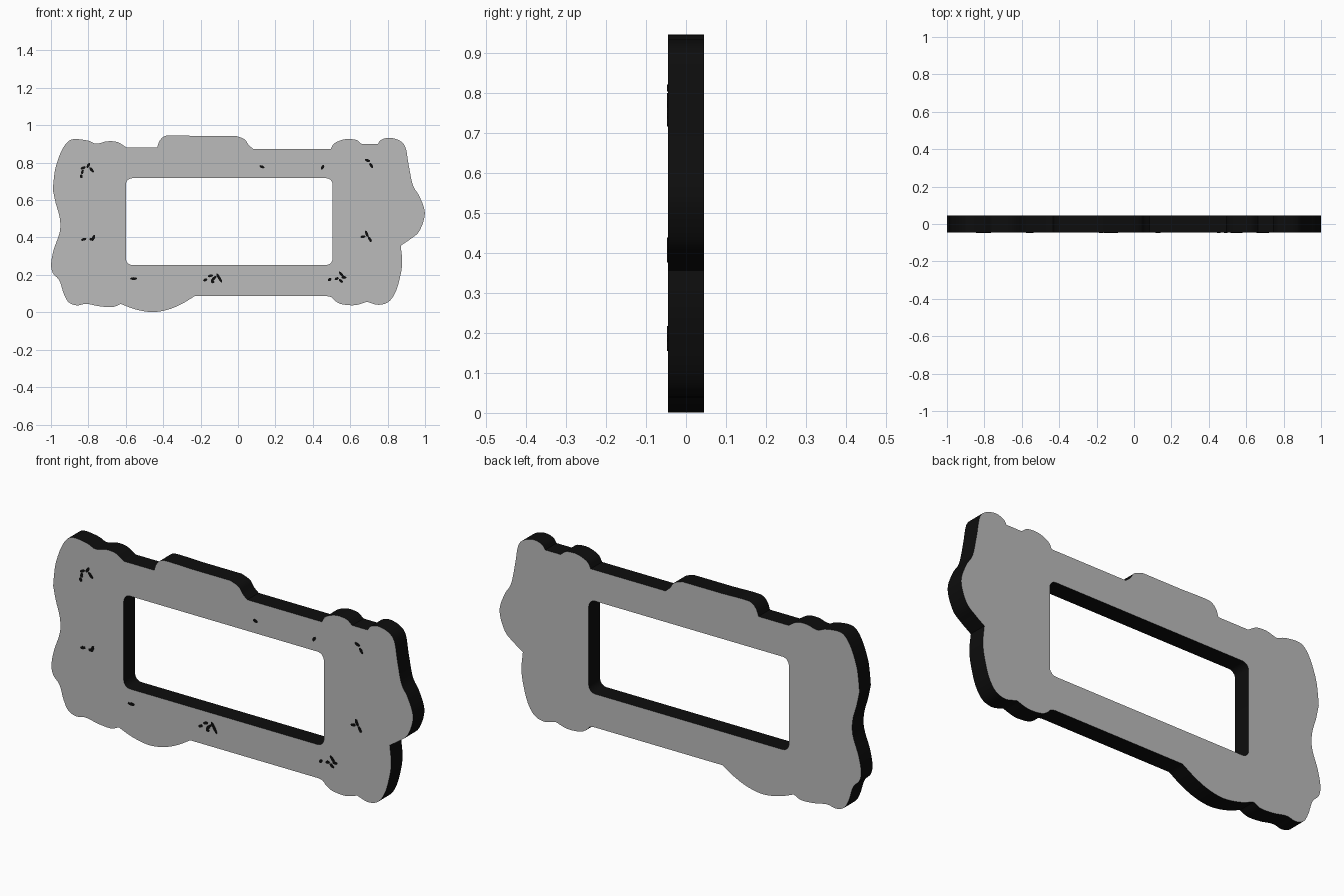
import bpy, bmesh, math
from mathutils import Vector

cube = bpy.data.objects.get("Cube")
if cube:
    bpy.data.objects.remove(cube, do_unlink=True)

HALF = 0.045  # half the plate thickness


def material(name, value):
    m = bpy.data.materials.new(name)
    m.use_nodes = True
    m.diffuse_color = (value, value, value, 1)
    bsdf = m.node_tree.nodes["Principled BSDF"]
    bsdf.inputs["Base Color"].default_value = (value, value, value, 1)
    return m


grey = material("stone grey", 0.5)
black = material("edge black", 0.004)


def smooth_run(pts, steps=5):
    """Catmull-Rom through an open run of points, without the last point."""
    p = [Vector(q) for q in pts]
    p = [2 * p[0] - p[1]] + p + [2 * p[-1] - p[-2]]
    out = []
    for a, b, c, d in zip(p, p[1:], p[2:], p[3:]):
        n = 1 if len(pts) == 2 else steps
        for i in range(n):
            t = i / n
            out.append(0.5 * (2 * b + (c - a) * t + (2 * a - 5 * b + 4 * c - d) * t * t
                              + (3 * b - a - 3 * c + d) * t ** 3))
    return out


def add_object(name, bm, mats):
    mesh = bpy.data.meshes.new(name)
    bm.to_mesh(mesh)
    bm.free()
    for m in mats:
        mesh.materials.append(m)
    obj = bpy.data.objects.new(name, mesh)
    bpy.context.collection.objects.link(obj)
    return obj


# Wavy outline: smooth runs that meet at sharp corners, clockwise
upper_runs = [
    [(-.99, .655), (-.985, .71), (-.975, .775), (-.945, .86), (-.91, .912), (-.87, .926),
     (-.80, .917), (-.757, .901), (-.70, .914), (-.645, .91), (-.597, .882)],
    [(-.597, .882), (-.432, .882)],
    [(-.432, .882), (-.42, .915), (-.395, .94), (-.355, .946), (-.23, .943)],
    [(-.23, .943), (-.01, .943)],
    [(-.01, .943), (.035, .925), (.057, .895), (.083, .872)],
    [(.083, .872), (.495, .872)],
    [(.495, .872), (.515, .903), (.57, .925), (.63, .922), (.662, .899)],
    [(.662, .899), (.747, .899)],
    [(.747, .899), (.765, .922), (.81, .933), (.865, .917), (.896, .88), (.912, .79),
     (.935, .68), (.97, .62), (.999, .53), (.97, .435), (.92, .39), (.87, .356)],
]
lower_runs = [
    [(.87, .356), (.878, .27), (.868, .195), (.843, .11), (.805, .056), (.75, .04), (.69, .056)],
    [(.69, .056), (.625, .038), (.555, .043), (.52, .06), (.50, .08), (.478, .086)],
    [(.478, .086), (-.232, .086)],
    [(-.232, .086), (-.30, .045), (-.375, .014), (-.46, .001), (-.55, .016), (-.627, .045)],
    [(-.627, .045), (-.67, .028), (-.74, .032), (-.81, .045), (-.86, .037), (-.905, .053),
     (-.932, .10), (-.955, .17), (-.99, .21), (-.999, .26), (-.985, .335), (-.953, .43),
     (-.953, .505), (-.975, .585), (-.99, .655)],
]
outer = [p for run in upper_runs + lower_runs for p in smooth_run(run)]

# Window opening: rounded rectangle
x0, x1, z0, z1, r = -.6, .506, .253, .717, .035
inner = []
for cx, cz, start in ((x1 - r, z1 - r, 0), (x0 + r, z1 - r, 90),
                      (x0 + r, z0 + r, 180), (x1 - r, z0 + r, 270)):
    for i in range(7):
        a = math.radians(start + i * 15)
        inner.append(Vector((cx + r * math.cos(a), cz + r * math.sin(a))))

# Plate: fill between the loops, then extrude through the thickness
bm = bmesh.new()
for loop in (outer, inner):
    verts = [bm.verts.new((p.x, -HALF, p.y)) for p in loop]
    for a, b in zip(verts, verts[1:] + verts[:1]):
        bm.edges.new((a, b))
bmesh.ops.triangle_fill(bm, use_beauty=True, use_dissolve=False, edges=bm.edges[:])
ext = bmesh.ops.extrude_face_region(bm, geom=bm.faces[:], use_keep_orig=True)
bmesh.ops.translate(bm, vec=(0, 2 * HALF, 0),
                    verts=[g for g in ext["geom"] if isinstance(g, bmesh.types.BMVert)])
bmesh.ops.recalc_face_normals(bm, faces=bm.faces[:])
bm.normal_update()
# Grey faces front and back, black rim
for f in bm.faces:
    f.material_index = 0 if abs(f.normal.y) > 0.5 else 1
plate = add_object("frame_plate", bm, [grey, black])
bpy.ops.object.select_all(action="DESELECT")
plate.select_set(True)
bpy.context.view_layer.objects.active = plate
bpy.ops.object.shade_smooth_by_angle(angle=math.radians(35))

# Dark pits on the front: x, z, half length, tilt in degrees
pits = [
    (-.80, .785, .016, 60), (-.828, .772, .015, 25), (-.783, .762, .018, -50),
    (-.832, .75, .012, 75), (-.838, .727, .011, 100),
    (-.773, .398, .018, 70), (-.825, .39, .015, 15), (-.785, .39, .01, 0),
    (-.558, .18, .02, 0),
    (-.175, .173, .012, 20), (-.147, .195, .015, 15), (-.13, .18, .021, 45),
    (-.135, .162, .01, 0), (-.10, .183, .03, -60),
    (.49, .175, .011, 40), (.553, .202, .02, -50), (.528, .18, .012, 20),
    (.567, .186, .014, 0), (.55, .168, .014, -40),
    (.688, .42, .019, 110), (.705, .39, .017, -60), (.668, .404, .014, 10),
    (.692, .812, .016, -20), (.712, .785, .016, -55),
    (.128, .778, .014, -20), (.452, .775, .014, 60),
]
bm = bmesh.new()
for x, z, length, tilt in pits:
    a = math.radians(tilt)
    ring = []
    for i in range(8):
        t = i * math.tau / 8
        u, v = length * math.cos(t), 0.0075 * math.sin(t)
        ring.append(bm.verts.new((x + u * math.cos(a) - v * math.sin(a), -HALF - 0.002,
                                  z + u * math.sin(a) + v * math.cos(a))))
    face = bm.faces.new(ring)
    side = bmesh.ops.extrude_face_region(bm, geom=[face], use_keep_orig=True)
    bmesh.ops.translate(bm, vec=(0, 0.003, 0),
                        verts=[g for g in side["geom"] if isinstance(g, bmesh.types.BMVert)])
bmesh.ops.recalc_face_normals(bm, faces=bm.faces[:])
add_object("surface_pits", bm, [black])
